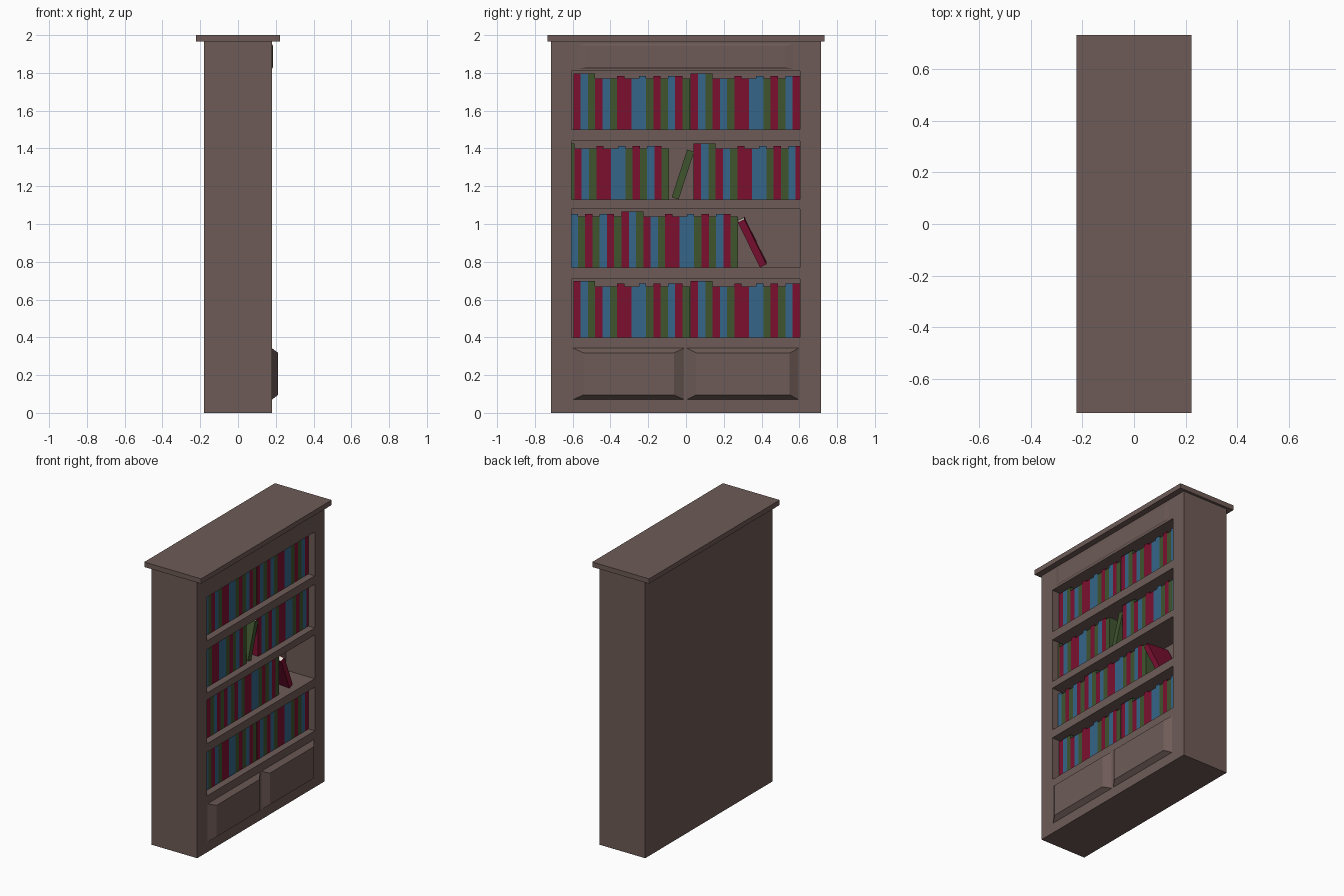
import bpy, bmesh
from math import radians
from mathutils import Matrix, Vector

if "Cube" in bpy.data.objects:
    bpy.data.objects.remove(bpy.data.objects["Cube"])


def material(name, rgb):
    m = bpy.data.materials.new(name)
    m.diffuse_color = (*rgb, 1)
    m.use_nodes = True
    m.node_tree.nodes["Principled BSDF"].inputs["Base Color"].default_value = m.diffuse_color
    return m


WOOD = material("wood", (0.155, 0.105, 0.095))
COVERS = [material("red_cover", (0.20, 0.005, 0.03)),
          material("green_cover", (0.05, 0.09, 0.028)),
          material("blue_cover", (0.035, 0.13, 0.25)),
          material("pages", (0.8, 0.77, 0.68))]
COLOUR = {"R": 0, "G": 1, "B": 2}
PAGES = 3


def add_box(bm, lo, hi, mat=0):
    """Add an axis-aligned box and return its vertices."""
    lo, hi = Vector(lo), Vector(hi)
    m = Matrix.Translation((lo + hi) / 2) @ Matrix.Diagonal((*(hi - lo), 1))
    verts = bmesh.ops.create_cube(bm, size=1, matrix=m)["verts"]
    for f in {f for v in verts for f in v.link_faces}:
        f.material_index = mat
    return verts


def finish(bm, name, mats):
    me = bpy.data.meshes.new(name)
    bm.to_mesh(me)
    bm.free()
    for m in mats:
        me.materials.append(m)
    ob = bpy.data.objects.new(name, me)
    bpy.context.collection.objects.link(ob)
    return ob


# Carcass with four shelf cavities cut into its right-hand face
FLOORS = [1.50, 1.13, 0.77, 0.40]
bm = bmesh.new()
add_box(bm, (-0.18, -0.714, 0), (0.18, 0.714, 1.965))
carcass = finish(bm, "carcass", [WOOD])

bm = bmesh.new()
for z in FLOORS:
    add_box(bm, (-0.045, -0.606, z), (0.3, 0.604, z + 0.31))
cutter = finish(bm, "cavity_cutter", [WOOD])
cutter.hide_render = True
cutter.hide_viewport = True
cutter.display_type = 'WIRE'
cut = carcass.modifiers.new("cavities", 'BOOLEAN')
cut.operation = 'DIFFERENCE'
cut.solver = 'EXACT'
cut.object = cutter

# Overhanging top board
bm = bmesh.new()
add_box(bm, (-0.223, -0.732, 1.965), (0.223, 0.732, 2.0))
finish(bm, "top_board", [WOOD])


# Raised panels with sloping edges
def raised_panel(name, y0, y1, z0, z1, depth, dy, dz):
    bm = bmesh.new()
    for v in add_box(bm, (0.175, y0, z0), (0.18 + depth, y1, z1)):
        if v.co.x > 0.18:
            v.co.y += dy if v.co.y < (y0 + y1) / 2 else -dy
            v.co.z += dz if v.co.z < (z0 + z1) / 2 else -dz
    finish(bm, name, [WOOD])


raised_panel("drawer_left", -0.606, -0.001, 0.067, 0.346, 0.032, 0.063, 0.028)
raised_panel("drawer_right", -0.001, 0.604, 0.067, 0.346, 0.032, 0.055, 0.028)
raised_panel("top_panel", -0.606, 0.604, 1.812, 1.962, 0.005, 0.075, 0.018)

# Books: spine, two boards and a page block
BOOK_W = 0.0385
FRONT, BACK = 0.13, -0.043


def add_book(bm, y, z, h, mat, w=BOOK_W, page_gap=0.006):
    t = 0.004
    verts = add_box(bm, (FRONT - t, y, z), (FRONT, y + w, z + h), mat)
    for side in (y, y + w - t):
        verts += add_box(bm, (BACK, side, z), (FRONT - t, side + t, z + h), mat)
    verts += add_box(bm, (BACK + 0.006, y + t, z + 0.004),
                     (FRONT - t, y + w - t, z + h - page_gap), PAGES)
    return verts


# Repeating set of sixteen books: cover colour and height
TALL, MID, LOW = 0.297, 0.284, 0.270
SET = list(zip("RBGRBGRRBBGRGBRG",
               [TALL] * 3 + [LOW] * 3 + [MID, LOW, LOW, MID, LOW, MID, LOW, MID, MID, LOW]))


def add_run(bm, y, z, first, count):
    for i in range(count):
        colour, h = SET[(first + i) % 16]
        add_book(bm, y + i * BOOK_W, z, h, COLOUR[colour])


def add_leaning(bm, pivot, z, angle, colour, pitch=0):
    """Tilt a book sideways about its lower corner, optionally tipping it forward."""
    y = pivot if angle > 0 else pivot - BOOK_W
    verts = add_book(bm, y, z, 0.265, COLOUR[colour], page_gap=0.001)
    rot = Matrix.Rotation(radians(pitch), 4, 'Y') @ Matrix.Rotation(radians(angle), 4, 'X')
    bmesh.ops.rotate(bm, cent=(FRONT, pivot, z), matrix=rot, verts=verts)


# runs: (start y, first book in set, count); leaning: (pivot y, angle, colour, pitch)
ROWS = [
    ([(-0.596, 0, 16), (0.025, 0, 15)], None),
    ([(-0.629, 2, 14), (0.041, 0, 15)], (-0.039, -18, "G", 0)),
    ([(-0.611, 9, 23)], (0.391, 26, "R", 4)),
    ([(-0.596, 0, 16), (0.025, 0, 15)], None),
]
for n, (z, (runs, lean)) in enumerate(zip(FLOORS, ROWS), 1):
    bm = bmesh.new()
    for y, first, count in runs:
        add_run(bm, y, z, first, count)
    if lean:
        pivot, angle, colour, pitch = lean
        add_leaning(bm, pivot, z, angle, colour, pitch)
    finish(bm, f"books_row_{n}", COVERS)
